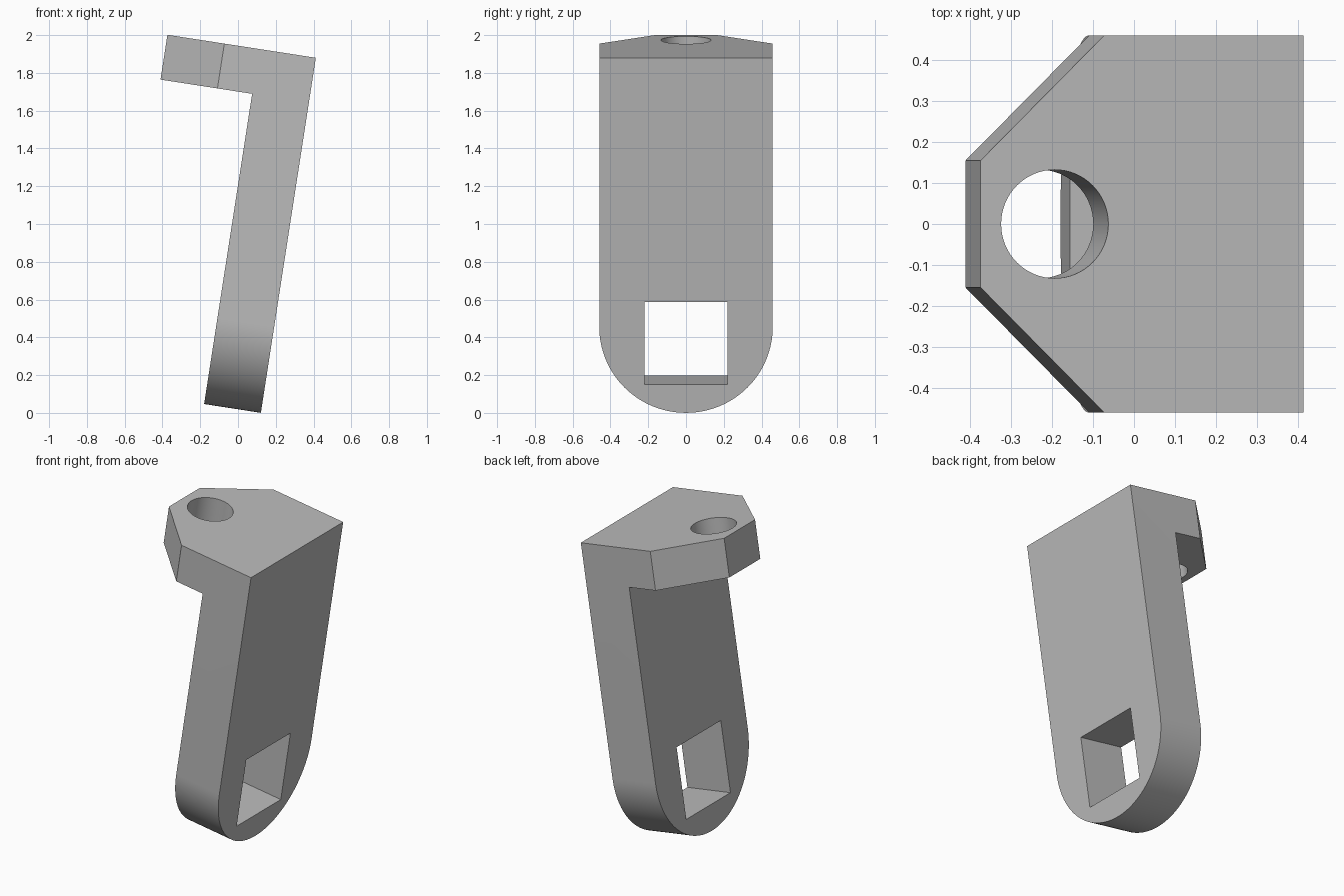
import bpy
import bmesh
from math import cos, sin, pi, radians
from mathutils import Vector

cube = bpy.data.objects.get("Cube")
if cube:
    bpy.data.objects.remove(cube, do_unlink=True)

grey = bpy.data.materials.new("plain grey")
grey.use_nodes = True
colour = (0.5, 0.5, 0.5, 1)
grey.diffuse_color = colour
grey.node_tree.nodes["Principled BSDF"].inputs["Base Color"].default_value = colour

# Main sizes, measured from the outer top edge of the bracket
HALF_WIDTH = 0.459
HEIGHT = 1.902
REACH = 0.795
PLATE = 0.304
ARM = 0.24
TIP = 0.154
HOLE = (-0.612, 0.132)
SLOT = (-1.75, -1.308, 0.22)


def prism(name, outline, axis, start, end):
    """Extrude a flat outline along one axis."""
    bm = bmesh.new()
    points = []
    for a, b in outline:
        p = [a, b]
        p.insert(axis, start)
        points.append(bm.verts.new(p))
    face = bm.faces.new(points)
    moved = bmesh.ops.extrude_face_region(bm, geom=[face])["geom"]
    shift = Vector((0, 0, 0))
    shift[axis] = end - start
    bmesh.ops.translate(bm, vec=shift, verts=[v for v in moved if isinstance(v, bmesh.types.BMVert)])
    bmesh.ops.recalc_face_normals(bm, faces=bm.faces)
    mesh = bpy.data.meshes.new(name)
    bm.to_mesh(mesh)
    bm.free()
    mesh.materials.append(grey)
    obj = bpy.data.objects.new(name, mesh)
    bpy.context.collection.objects.link(obj)
    return obj


def arc(cx, cy, r, a0, a1, steps):
    angles = [a0 + (a1 - a0) * i / steps for i in range(steps + 1)]
    return [(cx + r * cos(a), cy + r * sin(a)) for a in angles]


def combine(target, tool, operation):
    mod = target.modifiers.new("shape", 'BOOLEAN')
    mod.operation = operation
    mod.solver = 'EXACT'
    mod.object = tool
    tool.hide_render = True
    bpy.context.view_layer.objects.active = target
    bpy.ops.object.modifier_apply(modifier=mod.name)
    bpy.data.objects.remove(tool, do_unlink=True)


# Side profile of the L bracket, oversized where it is trimmed later
side = [(0, 0), (-1, 0), (-1, -ARM), (-PLATE, -ARM), (-PLATE, -2), (0, -2)]
bracket = prism("bracket", side, 1, -1, 1)

# Rounded lower end of the plate
rounded = arc(0, HALF_WIDTH - HEIGHT, HALF_WIDTH, pi, 2 * pi, 64)
rounded += [(HALF_WIDTH, 1), (-HALF_WIDTH, 1)]
combine(bracket, prism("rounded_outline", rounded, 0, -2, 1), 'INTERSECT')

# Clipped corners of the arm
plan = [(1, -TIP - REACH - 1), (-REACH, -TIP), (-REACH, TIP), (1, TIP + REACH + 1)]
combine(bracket, prism("clipped_outline", plan, 2, -3, 1), 'INTERSECT')

# Round hole through the arm
circle = arc(HOLE[0], 0, HOLE[1], 0, 2 * pi, 64)[:-1]
combine(bracket, prism("hole_cutter", circle, 2, -ARM - 0.1, 0.1), 'DIFFERENCE')

# Square window through the plate
low, high, half = SLOT
window = [(-half, low), (half, low), (half, high), (-half, high)]
combine(bracket, prism("window_cutter", window, 0, -PLATE - 0.1, 0.1), 'DIFFERENCE')

# Lean the finished bracket and stand it on the ground
bracket.rotation_euler.y = radians(8.8)
bracket.location = (0.412, 0, 1.88)
bpy.ops.object.select_all(action='DESELECT')
bracket.select_set(True)
bpy.context.view_layer.objects.active = bracket
bpy.ops.object.shade_smooth_by_angle(angle=radians(30))
